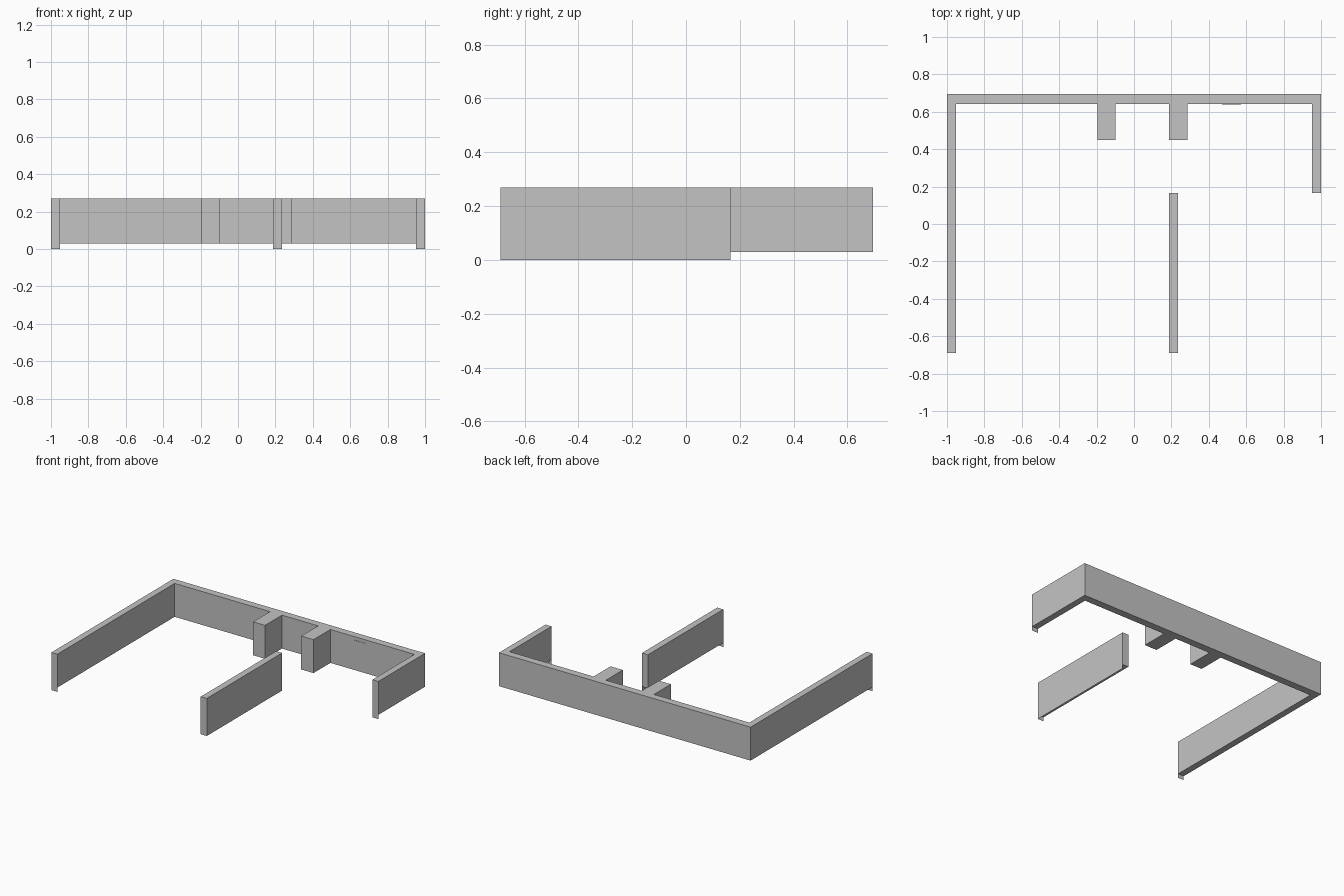
import bpy, bmesh

if "Cube" in bpy.data.objects:
    bpy.data.objects.remove(bpy.data.objects["Cube"])

BASE, TOP = 0.03, 0.27      # main wall bottom and top
FRONT, BACK = -0.69, 0.695  # overall depth limits

gray = bpy.data.materials.new("plain_gray")
gray.diffuse_color = (0.55, 0.55, 0.55, 1.0)
gray.use_nodes = True
gray.node_tree.nodes["Principled BSDF"].inputs["Base Color"].default_value = gray.diffuse_color


def finish(name, bm):
    mesh = bpy.data.meshes.new(name)
    bm.to_mesh(mesh)
    bm.free()
    mesh.materials.append(gray)
    obj = bpy.data.objects.new(name, mesh)
    bpy.context.collection.objects.link(obj)
    return obj


def prism(name, outline, z0=BASE, z1=TOP, skirts=()):
    """Extrude a counter-clockwise plan outline; skirts are outline edges
    whose outer face carries on down to the floor as a thin sheet."""
    bm = bmesh.new()
    low = [bm.verts.new((x, y, z0)) for x, y in outline]
    high = [bm.verts.new((x, y, z1)) for x, y in outline]
    n = len(outline)
    bm.faces.new(high)
    bm.faces.new(low[::-1])
    for i in range(n):
        j = (i + 1) % n
        bm.faces.new((low[i], low[j], high[j], high[i]))
    for i in skirts:
        a, b = outline[i], outline[(i + 1) % n]
        bm.faces.new([bm.verts.new(p) for p in
                      ((*a, 0), (*b, 0), (*b, z0), (*a, z0))])
    return finish(name, bm)


def rect(x0, x1, y0, y1):
    # edge 0 faces the front, edge 1 faces right
    return [(x0, y0), (x1, y0), (x1, y1), (x0, y1)]


# Back wall with its two projecting piers, one continuous outline
INNER, PIER = 0.642, 0.45
prism("back_wall", [
    (-1, INNER),
    (-0.195, INNER), (-0.195, PIER), (-0.10, PIER), (-0.10, INNER),
    (0.187, INNER), (0.187, PIER), (0.285, PIER), (0.285, INNER),
    (1, INNER), (1, BACK), (-1, BACK)])

# Side walls, with the front end face reaching the floor
prism("left_wall", rect(-1, -0.953, FRONT, INNER), skirts=(0,))
prism("right_wall", rect(0.953, 1, 0.165, INNER), skirts=(0,))

# Free-standing wall, front and right faces reaching the floor
prism("middle_wall", rect(0.187, 0.235, FRONT, 0.165), skirts=(0, 1))

# Small square panel on the back wall
prism("wall_panel", rect(0.47, 0.572, INNER - 0.002, INNER), 0.14, 0.245)
